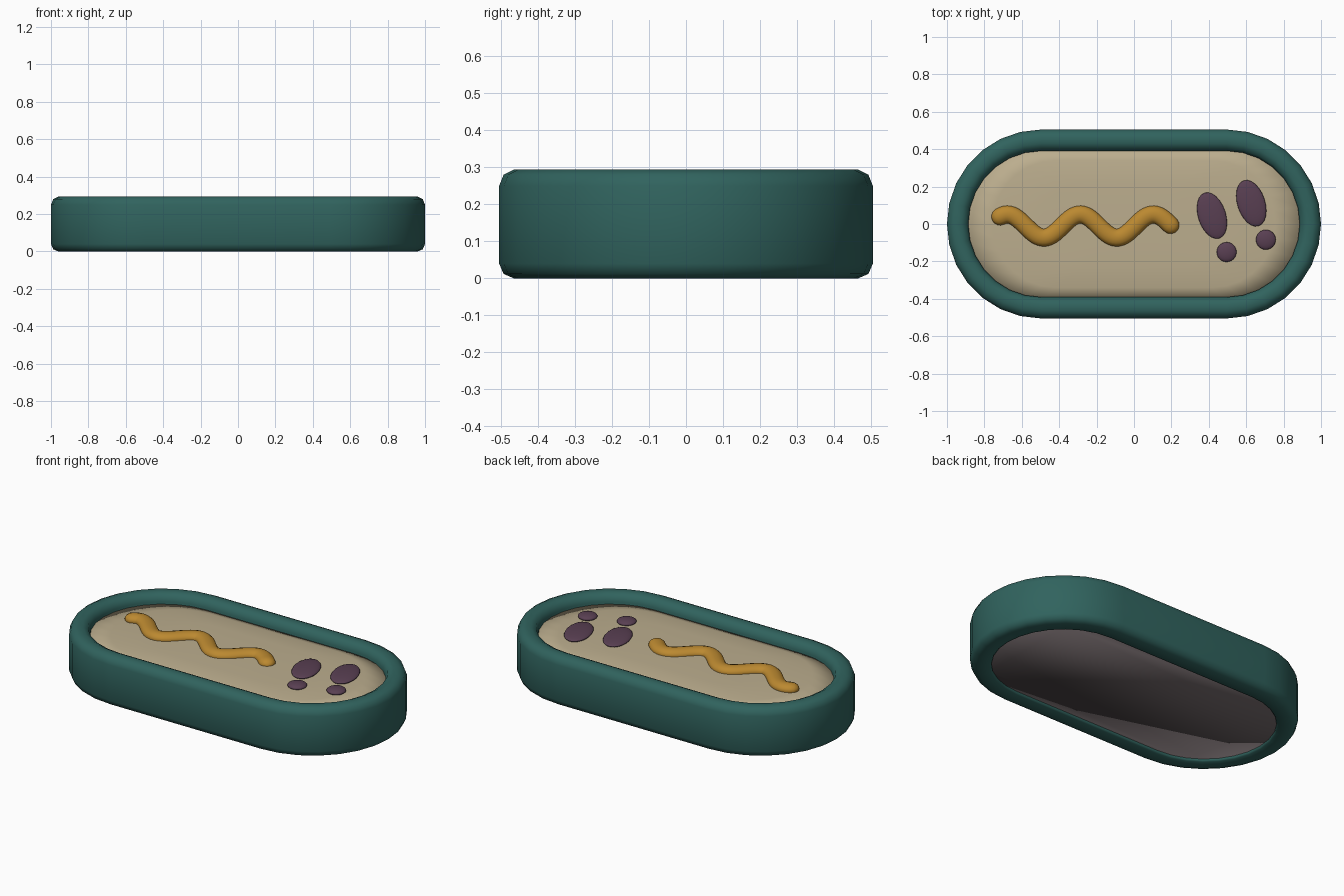
import bpy, bmesh
from math import sin, cos, pi, radians

if "Cube" in bpy.data.objects:
    bpy.data.objects.remove(bpy.data.objects["Cube"])

STRAIGHT = 0.495   # half length of the straight sides
RADIUS = 0.505     # outer end radius
SEGS = 14          # segments per rounded end


def material(name, rgb):
    m = bpy.data.materials.new(name)
    m.diffuse_color = (*rgb, 1)
    m.use_nodes = True
    m.node_tree.nodes["Principled BSDF"].inputs["Base Color"].default_value = m.diffuse_color
    return m


def stadium(r, z, f=1.0):
    pts = []
    for side in (1, -1):
        for i in range(SEGS + 1):
            a = -pi / 2 + pi * i / SEGS
            pts.append((f * side * (STRAIGHT + r * cos(a)), f * side * r * sin(a), z))
    return pts


def finish(name, bm, mats):
    bmesh.ops.recalc_face_normals(bm, faces=bm.faces)
    for f in bm.faces:
        f.smooth = True
    me = bpy.data.meshes.new(name)
    bm.to_mesh(me)
    bm.free()
    for m in mats:
        me.materials.append(m)
    ob = bpy.data.objects.new(name, me)
    bpy.context.collection.objects.link(ob)
    return ob


def bridge(bm, a, b, mat=0):
    n = len(a)
    for i in range(n):
        j = (i + 1) % n
        bm.faces.new((a[i], a[j], b[j], b[i])).material_index = mat


teal = material("teal", (0.030, 0.125, 0.112))
sand = material("sand", (0.50, 0.42, 0.27))
mauve = material("mauve_grey", (0.14, 0.115, 0.12))
gold = material("gold", (0.50, 0.25, 0.03))
plum = material("plum", (0.10, 0.05, 0.085))

# Rounded rim wall, open through the middle
bm = bmesh.new()
profile = [(0.04, 0), (0.012, 0.012), (0, 0.04), (0, 0.25), (0.012, 0.28),
           (0.04, 0.294), (0.075, 0.294), (0.103, 0.28), (0.114, 0.25),
           (0.116, 0.04), (0.116, 0.008), (0.108, 0)]
loops = [[bm.verts.new(p) for p in stadium(RADIUS - d, z)] for d, z in profile]
for i in range(len(loops)):
    bridge(bm, loops[i - 1], loops[i])
finish("rim", bm, [teal])

# Bed: grey underside and sides, nearly flat sand on top
bm = bmesh.new()
levels = [(1, 0.014), (1, 0.234), (0.84, 0.25), (0.55, 0.255), (0.25, 0.257)]
loops = [[bm.verts.new(p) for p in stadium(RADIUS - 0.10, z, f)] for f, z in levels]
bm.faces.new(loops[0])
for i in range(len(loops) - 1):
    bridge(bm, loops[i], loops[i + 1], 1 if i else 0)
bm.faces.new(loops[-1]).material_index = 1
finish("bed", bm, [mauve, sand])

# Wavy raised ridge: a flattened tube along a sine path with rounded ends
N, X0, X1, SIDES = 72, -0.715, 0.195, 14
R, H, AMP, K = 0.047, 0.032, 0.062, 2 * pi / 0.39
bm = bmesh.new()
ends = (0.3, 0.55, 0.8, 0.97)
stations = [(X0, -s) for s in reversed(ends)]
stations += [(X0 + (X1 - X0) * i / N, 0) for i in range(N + 1)]
stations += [(X1, s) for s in ends]
rings = []
for x, s in stations:
    slope = -AMP * K * sin(K * (x + 0.287))
    ln = (1 + slope * slope) ** 0.5
    tx, ty = 1 / ln, slope / ln
    fade, off = cos(s * pi / 2), R * sin(s * pi / 2)
    cx = x + tx * off
    cy = -0.011 + AMP * cos(K * (x + 0.287)) + ty * off
    rings.append([bm.verts.new((cx - ty * R * fade * cos(a),
                                cy + tx * R * fade * cos(a),
                                0.257 + H * fade * sin(a)))
                  for a in (2 * pi * j / SIDES for j in range(SIDES))])
for a, b in zip(rings, rings[1:]):
    bridge(bm, a, b)
bm.faces.new(rings[0])
bm.faces.new(rings[-1])
finish("wavy_ridge", bm, [gold])


# Pair of print marks: long sole pad plus round heel pad
def pad(name, x, y, sx, sy, turn):
    bm = bmesh.new()
    bmesh.ops.create_uvsphere(bm, u_segments=24, v_segments=12, radius=1)
    ob = finish(name, bm, [plum])
    ob.location = (x, y, 0.26)
    ob.rotation_euler = (0, 0, radians(turn))
    ob.scale = (sx, sy, 0.018)


for i, (x, y) in enumerate([(0.417, 0.045), (0.627, 0.111)], 1):
    pad(f"sole_pad_{i}", x, y, 0.074, 0.128, 18)
    pad(f"heel_pad_{i}", x + 0.078, y - 0.195, 0.053, 0.053, 0)
